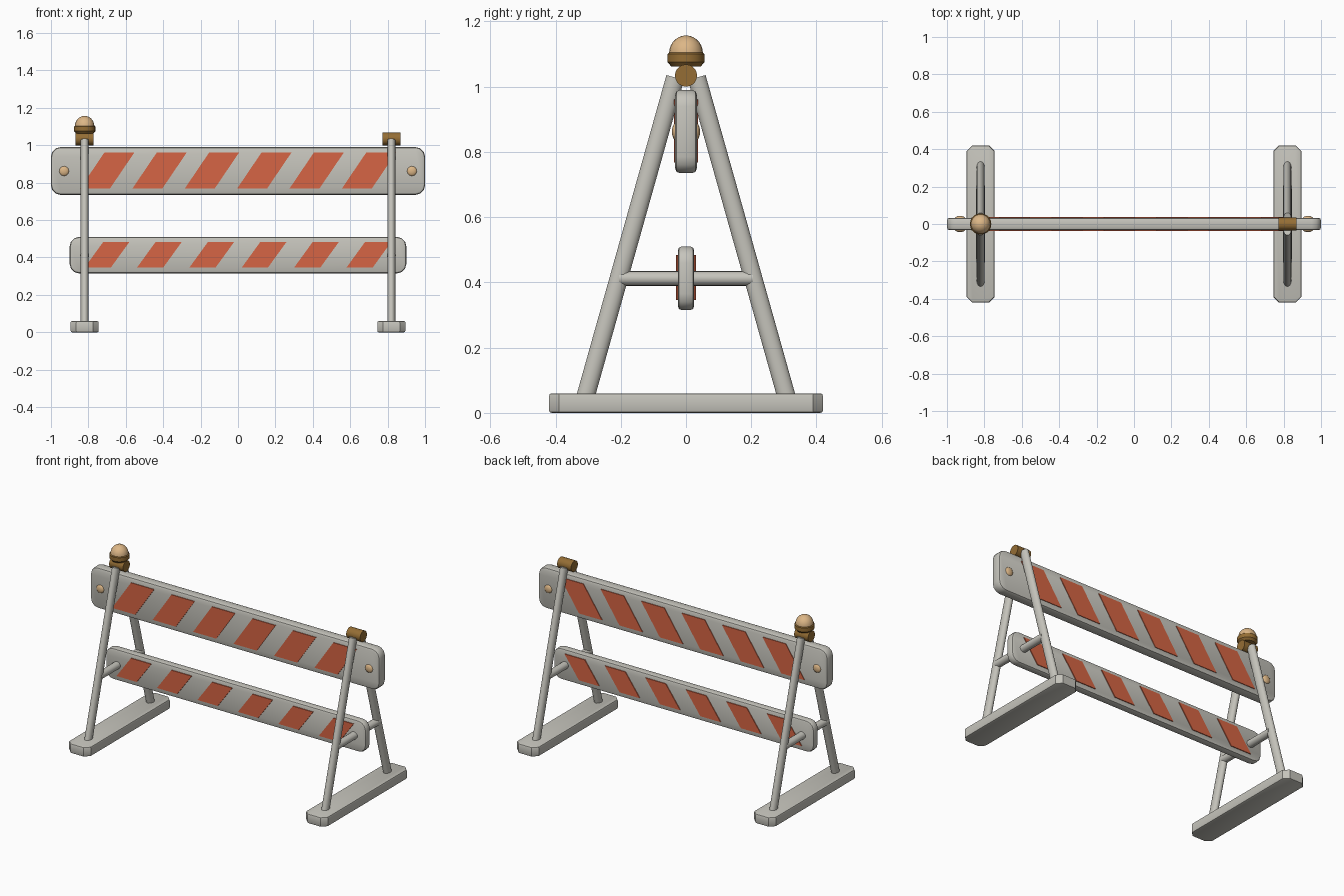
import bpy, bmesh, math
from mathutils import Vector, Matrix

if "Cube" in bpy.data.objects:
    bpy.data.objects.remove(bpy.data.objects["Cube"], do_unlink=True)


def material(name, rgb):
    m = bpy.data.materials.new(name)
    m.use_nodes = True
    m.diffuse_color = (*rgb, 1)
    m.node_tree.nodes["Principled BSDF"].inputs["Base Color"].default_value = (*rgb, 1)
    return m


GREY = material("pale grey", (0.56, 0.55, 0.5))
ORANGE = material("orange", (0.67, 0.13, 0.058))
BROWN = material("bronze brown", (0.30, 0.155, 0.035))
TAN = material("light tan", (0.72, 0.47, 0.24))


def finish(bm, name, mat):
    bmesh.ops.recalc_face_normals(bm, faces=bm.faces)
    mesh = bpy.data.meshes.new(name)
    bm.to_mesh(mesh)
    bm.free()
    mesh.materials.append(mat)
    mesh.shade_smooth()
    mesh.set_sharp_from_angle(angle=math.radians(35))
    ob = bpy.data.objects.new(name, mesh)
    bpy.context.collection.objects.link(ob)
    return ob


def rounded_box(name, centre, size, axis, corner, corner_segs, edge, edge_segs, mat):
    """Box with corners rounded around one axis, then all rims softened."""
    bm = bmesh.new()
    bmesh.ops.create_cube(bm, size=1, matrix=Matrix.Translation(centre) @ Matrix.Diagonal((*size, 1)))
    along = [e for e in bm.edges
             if abs((e.verts[0].co - e.verts[1].co).normalized()[axis]) > 0.9]
    bmesh.ops.bevel(bm, geom=along, offset=corner, segments=corner_segs,
                    profile=0.5, affect='EDGES')
    caps = [f for f in bm.faces if abs(f.normal[axis]) > 0.9]
    rims = list({e for f in caps for e in f.edges})
    bmesh.ops.bevel(bm, geom=rims, offset=edge, segments=edge_segs,
                    profile=0.5, affect='EDGES')
    return finish(bm, name, mat)


def rod(name, start, end, rx, ry, mat, sides=16):
    a, b = Vector(start), Vector(end)
    d = b - a
    bm = bmesh.new()
    turn = d.to_track_quat('Z', 'X').to_matrix().to_4x4()
    if abs(d.normalized().x) < 0.5:
        # keep the first radius along x
        z = d.normalized()
        x = Vector((1, 0, 0))
        turn = Matrix((x, z.cross(x), z)).transposed().to_4x4()
    bmesh.ops.create_cone(bm, cap_ends=True, segments=sides, radius1=1, radius2=1, depth=d.length,
                          matrix=Matrix.Translation((a + b) / 2) @ turn @ Matrix.Diagonal((rx, ry, 1, 1)))
    return finish(bm, name, mat)


def lathe(name, profile, matrix, mat, sides=20):
    bm = bmesh.new()
    vs = [bm.verts.new((r, 0, z)) for r, z in profile]
    es = [bm.edges.new(p) for p in zip(vs, vs[1:])]
    bmesh.ops.spin(bm, geom=vs + es, cent=(0, 0, 0), axis=(0, 0, 1),
                   angle=math.tau, steps=sides)
    bmesh.ops.remove_doubles(bm, verts=bm.verts, dist=0.0002)
    bmesh.ops.transform(bm, matrix=matrix, verts=bm.verts)
    return finish(bm, name, mat)


def dome(radius, height, steps=7):
    return [(radius * math.cos(t), height * math.sin(t))
            for t in (i * math.pi / 2 / steps for i in range(steps + 1))]


def stripes(name, z0, z1, width, slant, half_depth):
    """Six slanted plates standing slightly proud of both board faces."""
    bm = bmesh.new()
    for i in range(6):
        c = (i - 2.5) * 0.28
        outline = [(c - (width + slant) / 2, z0), (c + (width - slant) / 2, z0),
                   (c + (width + slant) / 2, z1), (c - (width - slant) / 2, z1)]
        front = bm.faces.new([bm.verts.new((x, -half_depth, z)) for x, z in outline])
        ext = bmesh.ops.extrude_face_region(bm, geom=[front], use_keep_orig=True)
        moved = [v for v in ext["geom"] if isinstance(v, bmesh.types.BMVert)]
        bmesh.ops.translate(bm, verts=moved, vec=(0, 2 * half_depth, 0))
    return finish(bm, name, ORANGE)


# Boards and their painted stripes
rounded_box("upper_board", (0, 0, 0.8625), (2, 0.066, 0.255), 1, 0.05, 3, 0.014, 2, GREY)
rounded_box("lower_board", (0, 0, 0.4125), (1.8, 0.05, 0.195), 1, 0.05, 3, 0.012, 2, GREY)
stripes("upper_stripes", 0.768, 0.96, 0.16, 0.13, 0.037)
stripes("lower_stripes", 0.346, 0.484, 0.14, 0.10, 0.030)

# End frames
for side, sx in (("left", 1), ("right", -1)):
    x = 0.82 * sx
    rounded_box(f"{side}_foot", (x, 0, 0.03), (0.15, 0.84, 0.06), 2, 0.03, 1, 0.008, 2, GREY)
    for end, sy in (("front", -1), ("back", 1)):
        rod(f"{side}_{end}_leg", (x, sy * 0.3135, 0.03), (x, sy * 0.033, 1.028), 0.021, 0.028, GREY)
        # domed bolt heads on the upper board
        lathe(f"{side}_{end}_bolt", dome(0.027, 0.012, 4),
              Matrix.Translation((0.93 * sx, sy * 0.031, 0.862))
              @ Matrix.Rotation(-sy * math.pi / 2, 4, 'X'), TAN, 12)
    rod(f"{side}_crossbar", (x, -0.205, 0.412), (x, 0.205, 0.412), 0.024, 0.0225, GREY)
    rod(f"{side}_hinge", (x - 0.048, 0, 1.034), (x + 0.048, 0, 1.034), 0.034, 0.034, BROWN, 20)

# Warning lamp on the right frame
place = Matrix.Translation((-0.82, 0, 0))
lathe("lamp_base", [(0, 1.062), (0.045, 1.062), (0.057, 1.075), (0.057, 1.1), (0.052, 1.104), (0, 1.104)],
      place, BROWN)
lathe("lamp_dome", dome(0.052, 0.055), Matrix.Translation((-0.82, 0, 1.102)), TAN)
